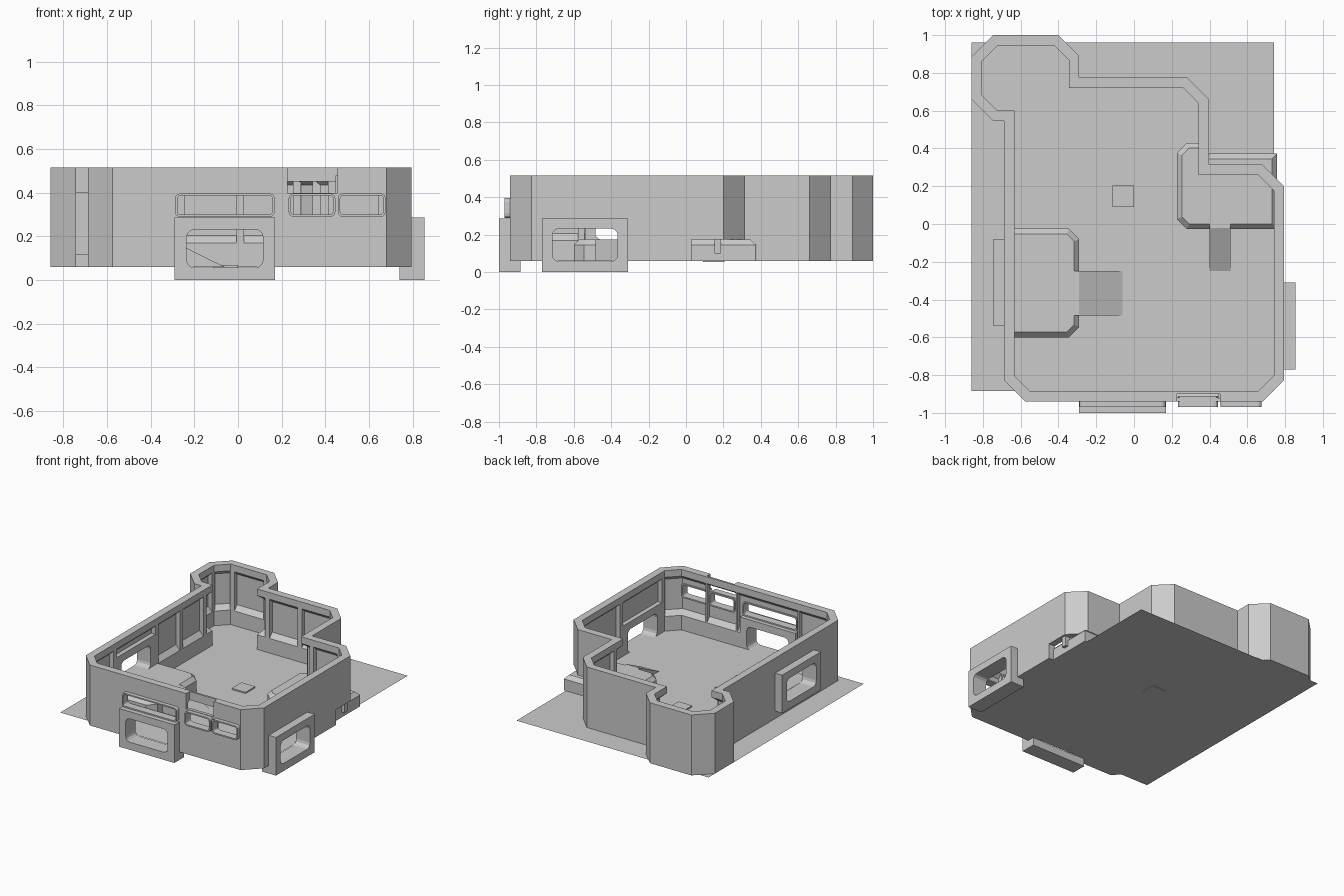
import bpy, bmesh
from math import sin, cos, pi
from mathutils import Vector

if "Cube" in bpy.data.objects:
    bpy.data.objects.remove(bpy.data.objects["Cube"])


def finish(name, bm):
    bmesh.ops.recalc_face_normals(bm, faces=bm.faces)
    me = bpy.data.meshes.new(name)
    bm.to_mesh(me)
    bm.free()
    ob = bpy.data.objects.new(name, me)
    bpy.context.collection.objects.link(ob)
    return ob


def inset(poly, d):
    # mitred inward offset of a counter-clockwise outline
    out = []
    for i, p in enumerate(poly):
        a, p, b = Vector(poly[i - 1]), Vector(p), Vector(poly[(i + 1) % len(poly)])
        u, v = (p - a).normalized(), (b - p).normalized()
        n1, n2 = Vector((-u.y, u.x)), Vector((-v.y, v.x))
        out.append(p + (n1 + n2) * d / (1 + n1.dot(n2)))
    return out


def loft(name, poly, profile, loop=False):
    # stack of (inset, z) rings; loop joins last ring to first, else caps both ends
    bm = bmesh.new()
    rings = [[bm.verts.new((p.x, p.y, z)) for p in inset(poly, d)] for d, z in profile]
    pairs = list(zip(rings, rings[1:])) + ([(rings[-1], rings[0])] if loop else [])
    for r, s in pairs:
        for i in range(len(r)):
            j = (i + 1) % len(r)
            bm.faces.new((r[i], r[j], s[j], s[i]))
    if not loop:
        bm.faces.new(rings[0])
        bm.faces.new(rings[-1])
    return finish(name, bm)


def prism(name, pts, axis, a, b):
    # extrude a 2D outline along an axis from a to b
    put = {'x': lambda p, t: (t, p[0], p[1]),
           'y': lambda p, t: (p[0], t, p[1]),
           'z': lambda p, t: (p[0], p[1], t)}[axis]
    bm = bmesh.new()
    r, s = [[bm.verts.new(put(p, t)) for p in pts] for t in (a, b)]
    bm.faces.new(r)
    bm.faces.new(s)
    for i in range(len(r)):
        j = (i + 1) % len(r)
        bm.faces.new((r[i], r[j], s[j], s[i]))
    return finish(name, bm)


def rect(u0, u1, v0, v1, r=0.0):
    if not r:
        return [(u0, v0), (u1, v0), (u1, v1), (u0, v1)]
    pts = []
    for k, (cu, cv) in enumerate([(u1 - r, v1 - r), (u0 + r, v1 - r), (u0 + r, v0 + r), (u1 - r, v0 + r)]):
        for i in range(4):
            t = k * pi / 2 + i * pi / 6
            pts.append((cu + r * cos(t), cv + r * sin(t)))
    return pts


def box(name, x0, x1, y0, y1, z0, z1):
    return prism(name, rect(x0, x1, y0, y1), 'z', z0, z1)


def cut(obs, cutter):
    for ob in obs:
        m = ob.modifiers.new("cut", 'BOOLEAN')
        m.operation, m.solver, m.object = 'DIFFERENCE', 'EXACT', cutter
        dg = bpy.context.evaluated_depsgraph_get()
        me = bpy.data.meshes.new_from_object(ob.evaluated_get(dg))
        ob.modifiers.clear()
        ob.data = me
    bpy.data.objects.remove(cutter)


# floor sheet and hatch
bm = bmesh.new()
bm.faces.new([bm.verts.new((x, y, 0.06)) for x, y in rect(-0.86, 0.74, -0.885, 0.96)])
finish("floor", bm)
box("floor_hatch", -0.115, 0, 0.09, 0.205, 0.055, 0.07)

# perimeter wall with recessed inner panels, rim and baseboard
outline = [(-0.575, -0.94), (0.68, -0.94), (0.795, -0.825), (0.795, 0.2), (0.68, 0.315),
           (0.397, 0.315), (0.397, 0.66), (0.283, 0.775), (-0.29, 0.775), (-0.29, 0.89),
           (-0.4, 1.0), (-0.745, 1.0), (-0.86, 0.885), (-0.86, 0.66), (-0.745, 0.545),
           (-0.687, 0.545), (-0.687, -0.828)]
wall = loft("wall", outline, [(0, 0.06), (0, 0.515), (0.055, 0.515), (0.055, 0.465), (0.022, 0.435),
                              (0.022, 0.205), (0.055, 0.17), (0.055, 0.06)], loop=True)

# upright ribs between the panels
W, D = 0.018, 0.04
for wy, s, xs in [(-0.94, 1, (-0.55, -0.315, 0.198, 0.452)), (0.775, -1, (-0.26, 0.01, 0.27)),
                  (1.0, -1, (-0.71, -0.43)), (0.315, -1, (0.43, 0.66))]:
    w = 0.006 if wy == -0.94 else W
    for x in xs:
        y0, y1 = sorted((wy + s * 0.015, wy + s * 0.055))
        box("wall_rib", x - w, x + w, y0, y1, 0.1, 0.48)
for wx, s, ys in [(0.795, -1, (-0.79, -0.29, 0.17)), (-0.687, 1, (-0.79, -0.56, -0.06, 0.23, 0.51)),
                  (0.397, -1, (0.35, 0.62)), (-0.86, 1, (0.68, 0.86))]:
    for y in ys:
        x0, x1 = sorted((wx + s * 0.015, wx + s * 0.055))
        box("wall_rib", x0, x1, y - W, y + W, 0.1, 0.48)

# doorways: block frame with a rounded opening (axis, start, depth range, base height)
for name, axis, u, a, b, z in [("front_door_frame", 'y', -0.29, -1.0, -0.885, 0),
                               ("right_door_frame", 'x', -0.77, 0.74, 0.855, 0),
                               ("left_door_frame", 'x', -0.54, -0.745, -0.632, 0.115)]:
    frame = prism(name, rect(u, u + 0.46, z, z + 0.287), axis, a, b)
    # clear the wall behind the frame block, then open the frame
    cut([wall], prism("cutter", rect(u + 0.02, u + 0.44, z + 0.02, z + 0.267), axis, a - 0.05, b + 0.05))
    cut([frame], prism("cutter", rect(u + 0.055, u + 0.405, z + 0.057, z + 0.232, 0.035),
                       axis, a - 0.05, b + 0.05))

# front windows with raised rounded frames
for x0, x1 in [(-0.288, 0.168), (0.232, 0.446), (0.458, 0.676)]:
    frame = prism("window_frame", rect(x0, x1, 0.29, 0.397, 0.022), 'y', -0.97, -0.91)
    cut([frame, wall], prism("cutter", rect(x0 + 0.01, x1 - 0.01, 0.3, 0.387, 0.016), 'y', -1.1, -0.8))

# outer wall notch above the middle window, and gap for the right platform
cut([wall], box("cutter", 0.227, 0.455, -0.96, -0.9, 0.4, 0.6))
cut([wall], box("cutter", 0.7, 0.9, 0.03, 0.34, 0, 0.175))

# raised platforms with bevelled edges
step = [(0, 0.06), (0, 0.145), (0.027, 0.173)]
loft("left_platform", [(-0.66, -0.6), (-0.345, -0.6), (-0.29, -0.545), (-0.29, -0.08),
                       (-0.345, -0.025), (-0.66, -0.025)], step)
loft("right_platform", [(0.28, -0.027), (0.757, -0.027), (0.757, 0.372), (0.4, 0.372),
                        (0.36, 0.43), (0.28, 0.43), (0.227, 0.375), (0.227, 0.026)], step)

# ramps down from the platforms
prism("left_ramp", [(-0.33, 0.06), (-0.06, 0.06), (-0.29, 0.173), (-0.33, 0.173)], 'y', -0.485, -0.25)
prism("right_ramp", [(0.02, 0.06), (-0.25, 0.06), (-0.02, 0.173), (0.02, 0.173)], 'x', 0.4, 0.51)
